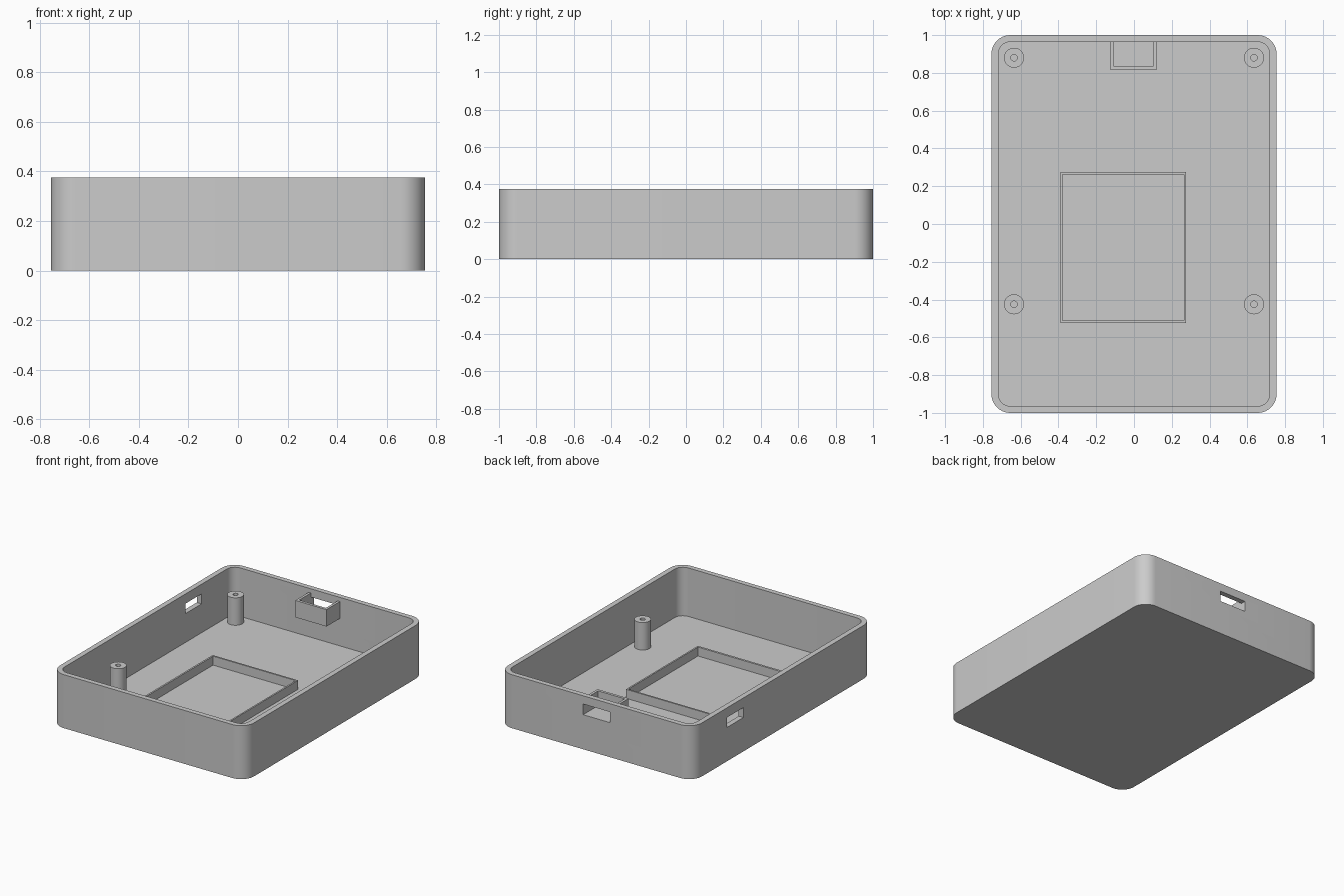
import bpy
import bmesh
from math import cos, sin, pi, radians

cube = bpy.data.objects.get("Cube")
if cube:
    bpy.data.objects.remove(cube, do_unlink=True)

GREY = (0.6, 0.6, 0.6, 1.0)
grey = bpy.data.materials.new("matte_grey")
grey.use_nodes = True
grey.diffuse_color = GREY
shader = next(n for n in grey.node_tree.nodes if n.type == 'BSDF_PRINCIPLED')
shader.inputs["Base Color"].default_value = GREY


def prism(name, outline, z0, z1):
    """Extrude a counter-clockwise outline from z0 to z1."""
    bm = bmesh.new()
    base = bm.faces.new([bm.verts.new((x, y, z0)) for x, y in outline])
    top = bmesh.ops.extrude_face_region(bm, geom=[base])["geom"]
    for v in top:
        if isinstance(v, bmesh.types.BMVert):
            v.co.z = z1
    bmesh.ops.recalc_face_normals(bm, faces=bm.faces)
    mesh = bpy.data.meshes.new(name)
    bm.to_mesh(mesh)
    bm.free()
    mesh.materials.append(grey)
    obj = bpy.data.objects.new(name, mesh)
    bpy.context.collection.objects.link(obj)
    return obj


def block(name, x0, x1, y0, y1, z0, z1):
    return prism(name, [(x0, y0), (x1, y0), (x1, y1), (x0, y1)], z0, z1)


def circle(cx, cy, r, sides=32):
    return [(cx + r * cos(2 * pi * i / sides), cy + r * sin(2 * pi * i / sides))
            for i in range(sides)]


def rounded(hx, hy, r, steps=10):
    points = []
    for k, (sx, sy) in enumerate([(1, 1), (-1, 1), (-1, -1), (1, -1)]):
        for i in range(steps + 1):
            a = (k + i / steps) * pi / 2
            points.append((sx * (hx - r) + r * cos(a), sy * (hy - r) + r * sin(a)))
    return points


def carve(obj, *cutters):
    """Subtract the cutters, keep the result, and discard the cutters."""
    for cutter in cutters:
        cutter.hide_render = True
        mod = obj.modifiers.new("cut", 'BOOLEAN')
        mod.operation = 'DIFFERENCE'
        mod.solver = 'EXACT'
        mod.object = cutter
    bpy.context.view_layer.update()
    graph = bpy.context.evaluated_depsgraph_get()
    mesh = bpy.data.meshes.new_from_object(obj.evaluated_get(graph))
    obj.modifiers.clear()
    obj.data = mesh
    for cutter in cutters:
        bpy.data.objects.remove(cutter, do_unlink=True)
    return obj


def smooth(obj):
    bpy.ops.object.select_all(action='DESELECT')
    obj.select_set(True)
    bpy.context.view_layer.objects.active = obj
    bpy.ops.object.shade_smooth_by_angle(angle=radians(30))


FLOOR, RIM = 0.035, 0.376

# Open case with a port slot in the back wall and a port in the right wall
case = prism("case_shell", rounded(0.755, 1.0, 0.1), 0, RIM)
carve(case,
      prism("cavity", rounded(0.718, 0.964, 0.063), FLOOR, 0.5),
      block("back_slot", -0.107, 0.1, 0.94, 1.1, 0.243, 0.318),
      block("side_slot", -0.9, -0.7, 0.44, 0.62, 0.238, 0.308))
smooth(case)

# Four hollow screw posts
for side, x in (("right", -0.635), ("left", 0.635)):
    for end, y in (("back", 0.88), ("front", -0.425)):
        post = prism(f"screw_post_{end}_{side}", circle(x, y, 0.053), FLOOR - 0.005, 0.228)
        carve(post, prism("screw_hole", circle(x, y, 0.017), FLOOR + 0.002, 0.3))
        smooth(post)

# Low retaining frame on the floor
frame = block("floor_frame", -0.39, 0.275, -0.525, 0.275, FLOOR - 0.005, 0.098)
carve(frame, block("frame_opening", -0.378, 0.264, -0.51, 0.263, 0, 0.2))

# Small open-topped tray behind the back slot
tray = block("port_tray", -0.125, 0.118, 0.815, 0.966, 0.228, 0.347)
carve(tray, block("tray_opening", -0.107, 0.1, 0.834, 1.1, 0.243, 0.5))
